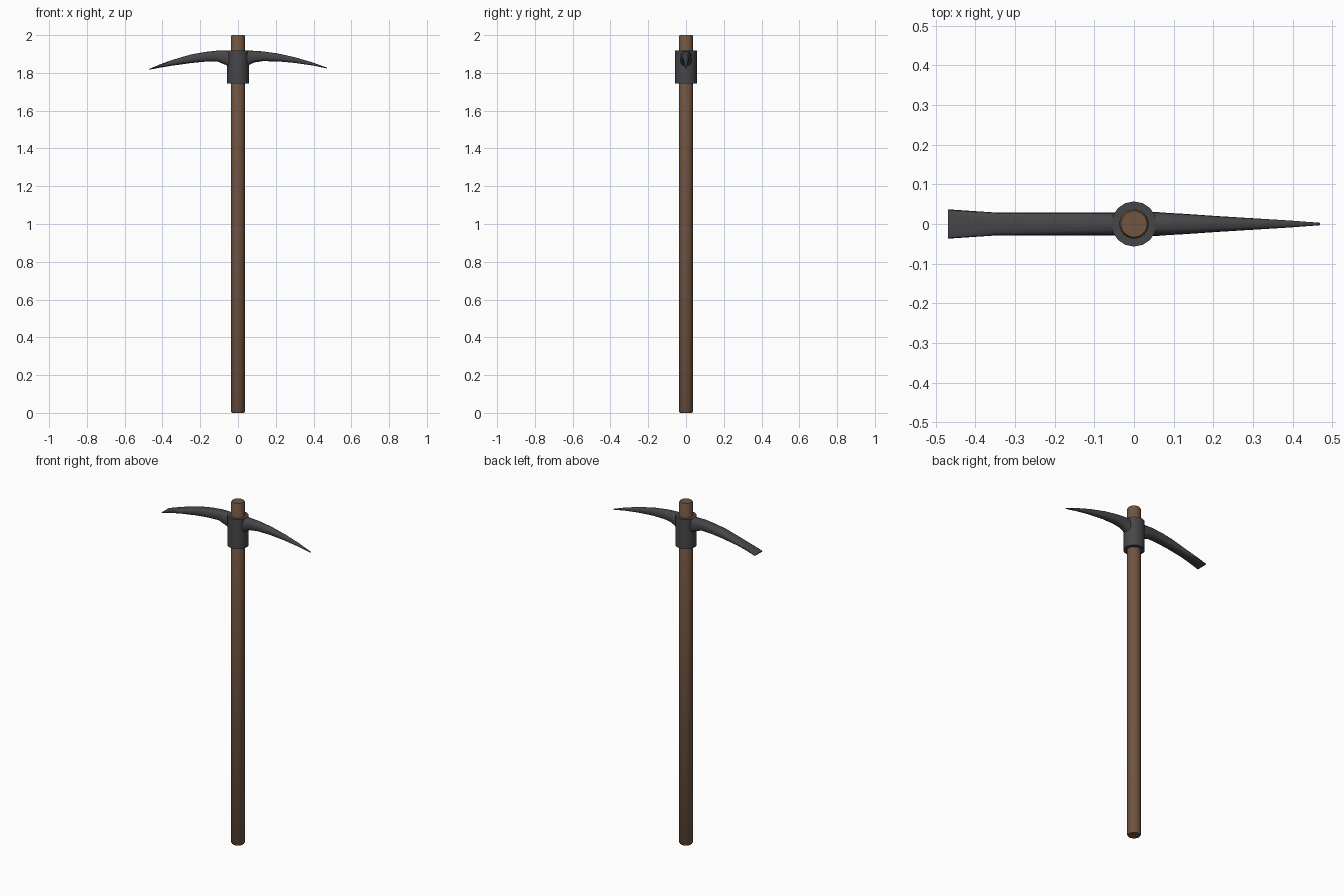
import bpy, bmesh, math

if "Cube" in bpy.data.objects:
    bpy.data.objects.remove(bpy.data.objects["Cube"])


def material(name, rgb):
    m = bpy.data.materials.new(name)
    m.diffuse_color = (*rgb, 1)
    m.use_nodes = True
    m.node_tree.nodes["Principled BSDF"].inputs["Base Color"].default_value = m.diffuse_color
    return m


wood = material("brown wood", (0.165, 0.09, 0.052))
iron = material("dark iron", (0.062, 0.062, 0.068))


def loft(name, rings, mat, angle=40, closed=False):
    """Skin a list of equal-length rings; closed joins last ring to first, else caps."""
    bm = bmesh.new()
    vs = [[bm.verts.new(p) for p in r] for r in rings]
    n = len(vs[0])
    pairs = list(zip(vs, vs[1:])) + ([(vs[-1], vs[0])] if closed else [])
    for a, b in pairs:
        for i in range(n):
            j = (i + 1) % n
            bm.faces.new((a[i], a[j], b[j], b[i]))
    if not closed:
        bm.faces.new(vs[0])
        bm.faces.new(vs[-1])
    bmesh.ops.recalc_face_normals(bm, faces=bm.faces)
    me = bpy.data.meshes.new(name)
    bm.to_mesh(me)
    bm.free()
    me.materials.append(mat)
    ob = bpy.data.objects.new(name, me)
    bpy.context.collection.objects.link(ob)
    bpy.context.view_layer.objects.active = ob
    ob.select_set(True)
    bpy.ops.object.shade_smooth_by_angle(angle=math.radians(angle))
    ob.select_set(False)
    return ob


def circle(r, z, n):
    return [(r * math.cos(2 * math.pi * i / n), r * math.sin(2 * math.pi * i / n), z)
            for i in range(n)]


def section(x, top, bottom, half, n=16, power=0.8):
    """Rounded blade cross-section in the y-z plane."""
    ring = []
    for i in range(n):
        a = 2 * math.pi * i / n
        c, s = math.cos(a), math.sin(a)
        y = half * math.copysign(abs(c) ** power, c)
        z = (top + bottom) / 2 + (top - bottom) / 2 * math.copysign(abs(s) ** power, s)
        ring.append((x, y, z))
    return ring


# Round handle with softened ends
loft("handle", [circle(r, z, 24) for r, z in
                ((0.032, 0), (0.037, 0.007), (0.037, 1.992), (0.033, 2.0))], wood)

# Socket collar around the handle
loft("collar", [circle(r, z, 16) for r, z in
                ((0.036, 1.745), (0.057, 1.745), (0.057, 1.918), (0.036, 1.918))],
     iron, closed=True)

# Pointed arm: x, top, bottom, half width
pick = [(0.04, 1.918, 1.825, 0.031), (0.06, 1.918, 1.842, 0.03),
        (0.085, 1.917, 1.855, 0.028), (0.13, 1.914, 1.862, 0.0255),
        (0.21, 1.903, 1.861, 0.020), (0.30, 1.883, 1.853, 0.0145),
        (0.39, 1.857, 1.840, 0.009), (0.47, 1.828, 1.824, 0.003)]
loft("pick_arm", [section(*p) for p in pick], iron)

# Chisel arm flaring to a flat cutting edge
chisel = [(-0.04, 1.918, 1.825, 0.03), (-0.06, 1.918, 1.84, 0.029),
          (-0.11, 1.918, 1.861, 0.029), (-0.18, 1.910, 1.859, 0.029),
          (-0.25, 1.897, 1.852, 0.029), (-0.35, 1.868, 1.838, 0.029),
          (-0.41, 1.846, 1.828, 0.033), (-0.47, 1.821, 1.817, 0.037)]
loft("chisel_arm", [section(*p, power=0.7) for p in chisel], iron)
